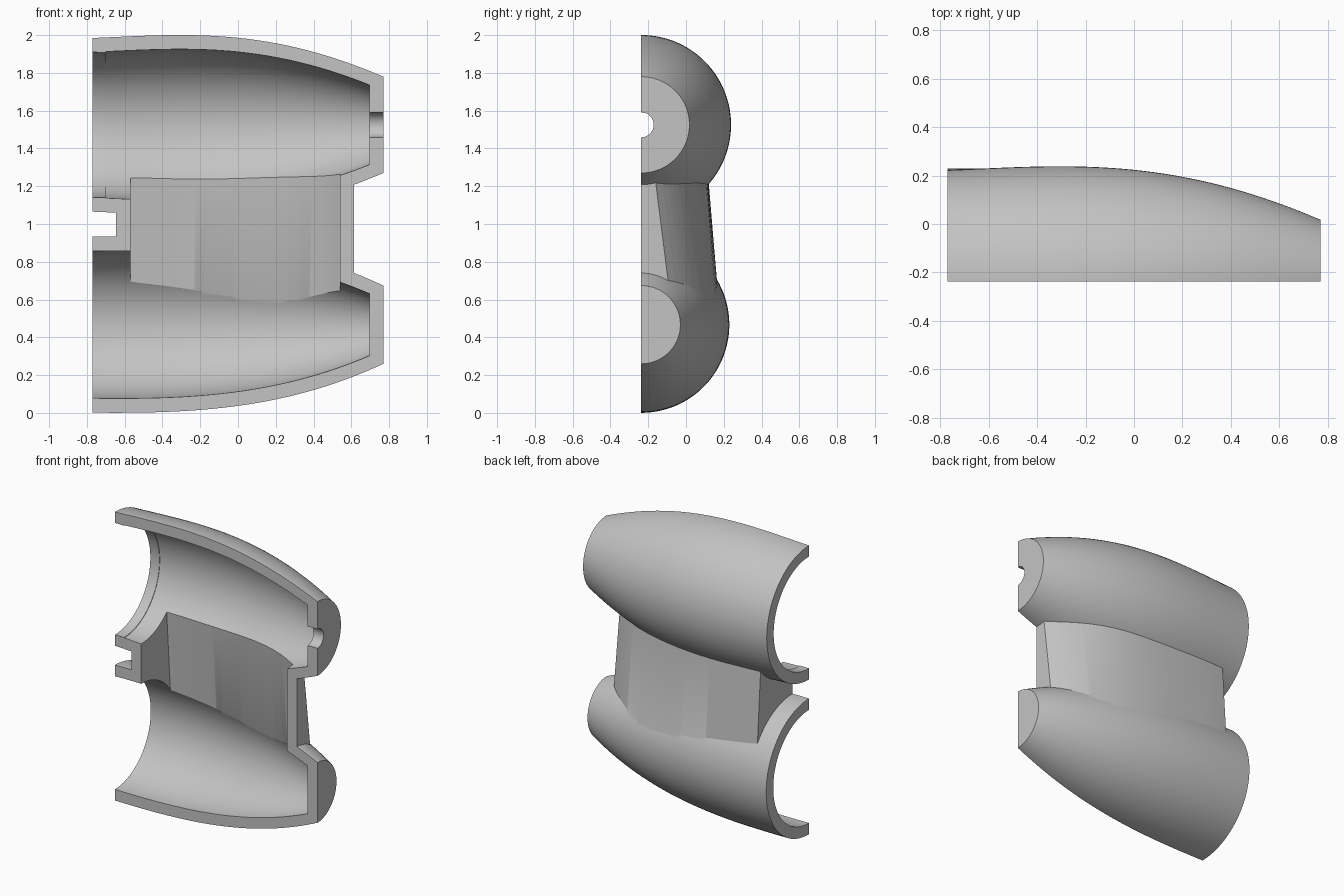
import bpy, bmesh, math

cube = bpy.data.objects.get("Cube")
if cube:
    bpy.data.objects.remove(cube)

SPLIT_Y = -0.237
WALL = 0.077
UPPER_Z, LOWER_Z = 1.525, 0.467
LEFT_END, CAP = -0.77, 0.77

# Control points (x, size) of the gently bulging curves
UPPER = [(-0.77, 0.46), (-0.38, 0.475), (0, 0.461), (0.4, 0.386), (0.77, 0.255)]
LOWER = [(-0.77, 0.466), (-0.38, 0.462), (0, 0.43), (0.4, 0.346), (0.77, 0.207)]
BACK = [(-0.645, 0.112), (-0.3, 0.12), (0, 0.102), (0.35, 0.015), (0.615, -0.16)]

grey = bpy.data.materials.new("light_grey")
grey.use_nodes = True
grey.diffuse_color = (0.55, 0.55, 0.55, 1)
grey.node_tree.nodes["Principled BSDF"].inputs["Base Color"].default_value = grey.diffuse_color


def curve(points, x):
    """Smooth curve through all the points."""
    total = 0
    for i, (xi, yi) in enumerate(points):
        for j, (xj, _) in enumerate(points):
            if i != j:
                yi *= (x - xj) / (xi - xj)
        total += yi
    return total


def steps(a, b, n):
    return [a + (b - a) * i / n for i in range(n + 1)]


def loft(name, rings):
    """Closed solid through rings of equal length."""
    bm = bmesh.new()
    rows = [[bm.verts.new(p) for p in ring] for ring in rings]
    n = len(rows[0])
    for a, b in zip(rows, rows[1:]):
        for i in range(n):
            bm.faces.new((a[i], a[(i + 1) % n], b[(i + 1) % n], b[i]))
    bm.faces.new(rows[0])
    bm.faces.new(rows[-1])
    bmesh.ops.recalc_face_normals(bm, faces=bm.faces)
    mesh = bpy.data.meshes.new(name)
    bm.to_mesh(mesh)
    bm.free()
    mesh.materials.append(grey)
    obj = bpy.data.objects.new(name, mesh)
    bpy.context.collection.objects.link(obj)
    return obj


def turned(name, profile, z, sides=96):
    """Solid of revolution about a line along x."""
    angles = [2 * math.pi * (i + 0.5) / sides for i in range(sides)]
    return loft(name, [[(x, SPLIT_Y + r * math.cos(a), z + r * math.sin(a)) for a in angles]
                       for x, r in profile])


def bridge(name, x0, x1, inset):
    """Block whose back bulges along x and leans outwards at the foot."""
    rings = []
    for x in steps(x0, x1, 32):
        slope = 0.07 + 0.056 * (x + 0.645) / 1.26
        y = [curve(BACK, x) - inset + (1.215 - z) * slope for z in (0.52, 1.45)]
        rings.append([(x, -0.4, 0.52), (x, y[0], 0.52), (x, y[1], 1.45), (x, -0.4, 1.45)])
    return loft(name, rings)


def combine(target, other, operation):
    mod = target.modifiers.new(other.name, "BOOLEAN")
    mod.operation = operation
    mod.solver = "EXACT"
    mod.object = other
    bpy.context.view_layer.objects.active = target
    bpy.ops.object.modifier_apply(modifier=mod.name)
    bpy.data.objects.remove(other)


# Outer bodies: two barrels joined by a bridge
xs = steps(LEFT_END, CAP, 40)
shell = turned("twin_barrel_shell", [(x, curve(UPPER, x)) for x in xs], UPPER_Z)
combine(shell, turned("lower_barrel", [(x, curve(LOWER, x)) for x in xs], LOWER_Z), "UNION")
combine(shell, bridge("bridge_block", -0.645, 0.615, 0), "UNION")

# Hollow interiors, the upper one with a shallow lip at its open end
inner = steps(-0.7, 0.695, 36)
lip = curve(UPPER, -0.77) - WALL + 0.003
upper_bore = [(-0.9, lip), (-0.7, lip - 0.002)] + [(x, curve(UPPER, x) - WALL + 0.002) for x in inner]
mouth = curve(LOWER, -0.77) - WALL
lower_bore = [(-0.9, mouth), (-0.77, mouth)] + [(x, curve(LOWER, x) - WALL + 0.001) for x in inner]
combine(shell, turned("upper_bore", upper_bore, UPPER_Z), "DIFFERENCE")
combine(shell, turned("lower_bore", lower_bore, LOWER_Z), "DIFFERENCE")
combine(shell, bridge("bridge_cavity", -0.57, 0.54, 0.075), "DIFFERENCE")

# Round hole through the upper end cap
combine(shell, turned("cap_hole", [(0.6, 0.066), (0.9, 0.066)], UPPER_Z, 48), "DIFFERENCE")

# Split the body flat along the front
front = loft("front_half", [[(x, -2, -1), (x, SPLIT_Y, -1), (x, SPLIT_Y, 3), (x, -2, 3)]
                            for x in (-2, 2)])
combine(shell, front, "DIFFERENCE")

bpy.ops.object.select_all(action="DESELECT")
shell.select_set(True)
bpy.context.view_layer.objects.active = shell
bpy.ops.object.shade_smooth_by_angle(angle=math.radians(25))
